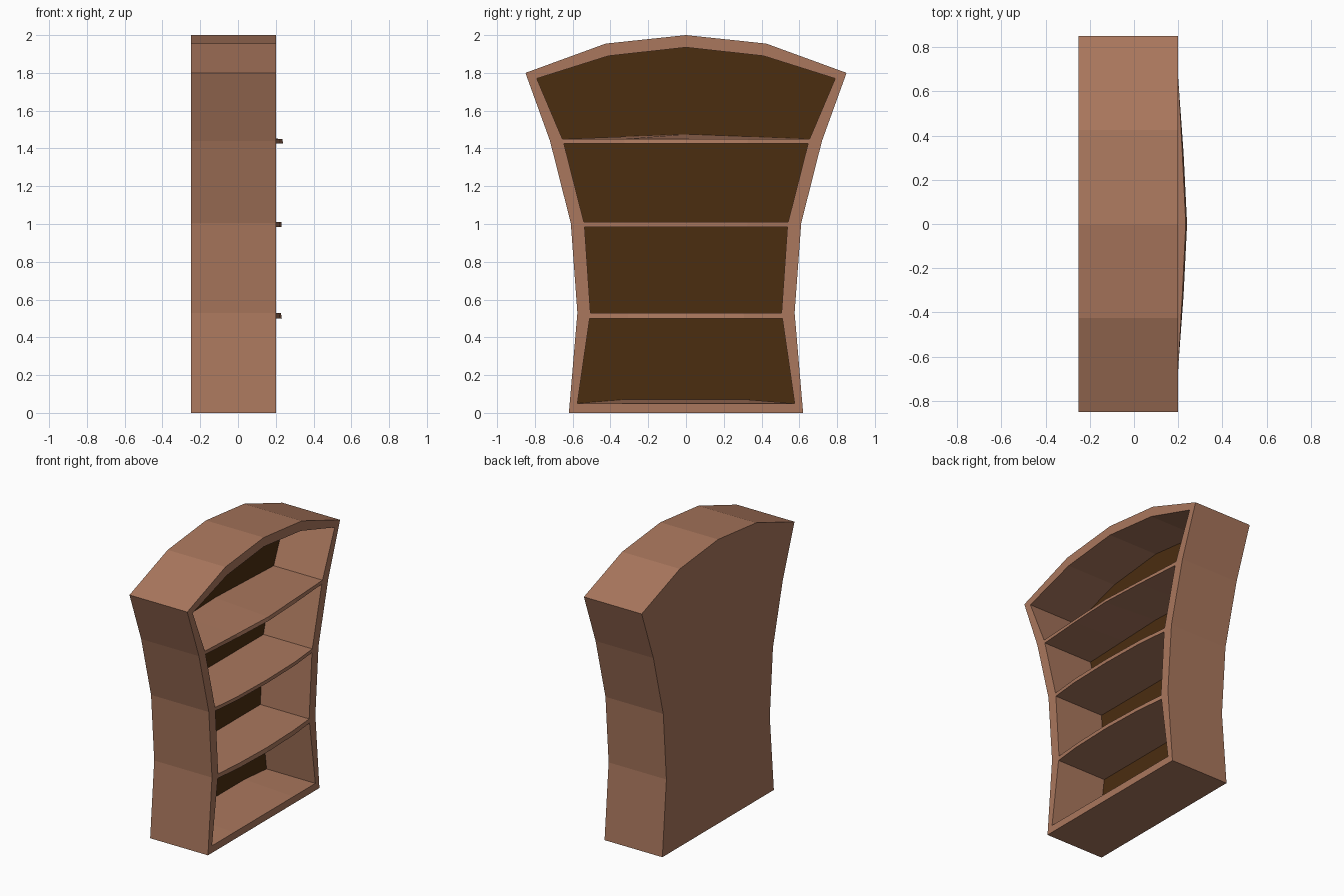
import bpy
import bmesh

if "Cube" in bpy.data.objects:
    bpy.data.objects.remove(bpy.data.objects["Cube"])


def material(name, color):
    m = bpy.data.materials.new(name)
    m.diffuse_color = color
    m.use_nodes = True
    m.node_tree.nodes["Principled BSDF"].inputs["Base Color"].default_value = m.diffuse_color
    return m


WOOD = material("brown_wood", (0.40, 0.185, 0.11, 1))
DARK = material("dark_wood", (0.07, 0.026, 0.005, 1))
BACK, FRONT, INNER = -0.25, 0.20, -0.18


def finish(name, bm, mats):
    bmesh.ops.recalc_face_normals(bm, faces=bm.faces[:])
    mesh = bpy.data.meshes.new(name)
    bm.to_mesh(mesh)
    bm.free()
    for m in mats:
        mesh.materials.append(m)
    ob = bpy.data.objects.new(name, mesh)
    bpy.context.collection.objects.link(ob)
    return ob


def mirrored(half):
    """Close a half outline (top centre downwards) across y = 0."""
    return half + [(-y, z) for y, z in reversed(half) if y > 0]


def ring(bm, x, outline):
    return [bm.verts.new((x, y, z)) for y, z in outline]


def bridge(bm, a, b):
    n = len(a)
    for i in range(n):
        j = (i + 1) % n
        bm.faces.new((a[i], a[j], b[j], b[i]))


# Flared case: outer and inner outlines, inner one pushed back to form the recess
outer = mirrored([(0, 2.0), (0.425, 1.955), (0.85, 1.80), (0.72, 1.44),
                  (0.61, 1.005), (0.575, 0.53), (0.62, 0), (0.33, 0)])
inner = [(0, 1.935), (0.41, 1.89), (0.79, 1.77), (0.65, 1.44),
         (0.538, 1.0), (0.506, 0.53), (0.575, 0.05)]
inner_front = mirrored(inner + [(0.33, 0.05)])
inner_back = mirrored(inner + [(0.33, 0.07)])

bm = bmesh.new()
rings = [ring(bm, BACK, outer), ring(bm, FRONT, outer),
         ring(bm, FRONT, inner_front), ring(bm, INNER, inner_back)]
for a, b in zip(rings, rings[1:]):
    bridge(bm, a, b)
bm.faces.new(rings[0])
panel = bm.faces.new(rings[-1])
panel.material_index = 1
finish("bookcase_body", bm, [WOOD, DARK])


# Bow-fronted shelves
def shelf(name, z0, z1, w0, w1, bend, bow_mid, bow, slant, rise):
    bm = bmesh.new()
    rows = []
    for f in (-1, -bend, 0, bend, 1):
        a = abs(f)
        x = FRONT if a == 1 else (bow if a == 0 else bow_mid)
        s = slant if a < 1 else 0
        up = rise * (1 - a)
        rows.append([bm.verts.new(p) for p in (
            (INNER, f * w0, z0 + up), (x, f * w0, z0),
            (x - s, f * w1, z1), (INNER, f * w1, z1 + up))])
    for a, b in zip(rows, rows[1:]):
        bridge(bm, a, b)
    bm.faces.new(rows[0])
    bm.faces.new(rows[-1])
    finish(name, bm, [WOOD])


shelf("lower_shelf", 0.50, 0.53, 0.512, 0.508, 0.60, 0.222, 0.232, 0.005, 0)
shelf("middle_shelf", 0.985, 1.01, 0.539, 0.543, 0.60, 0.222, 0.230, 0, 0)
shelf("upper_shelf", 1.425, 1.45, 0.648, 0.656, 0.50, 0.224, 0.240, 0.006, 0.025)
